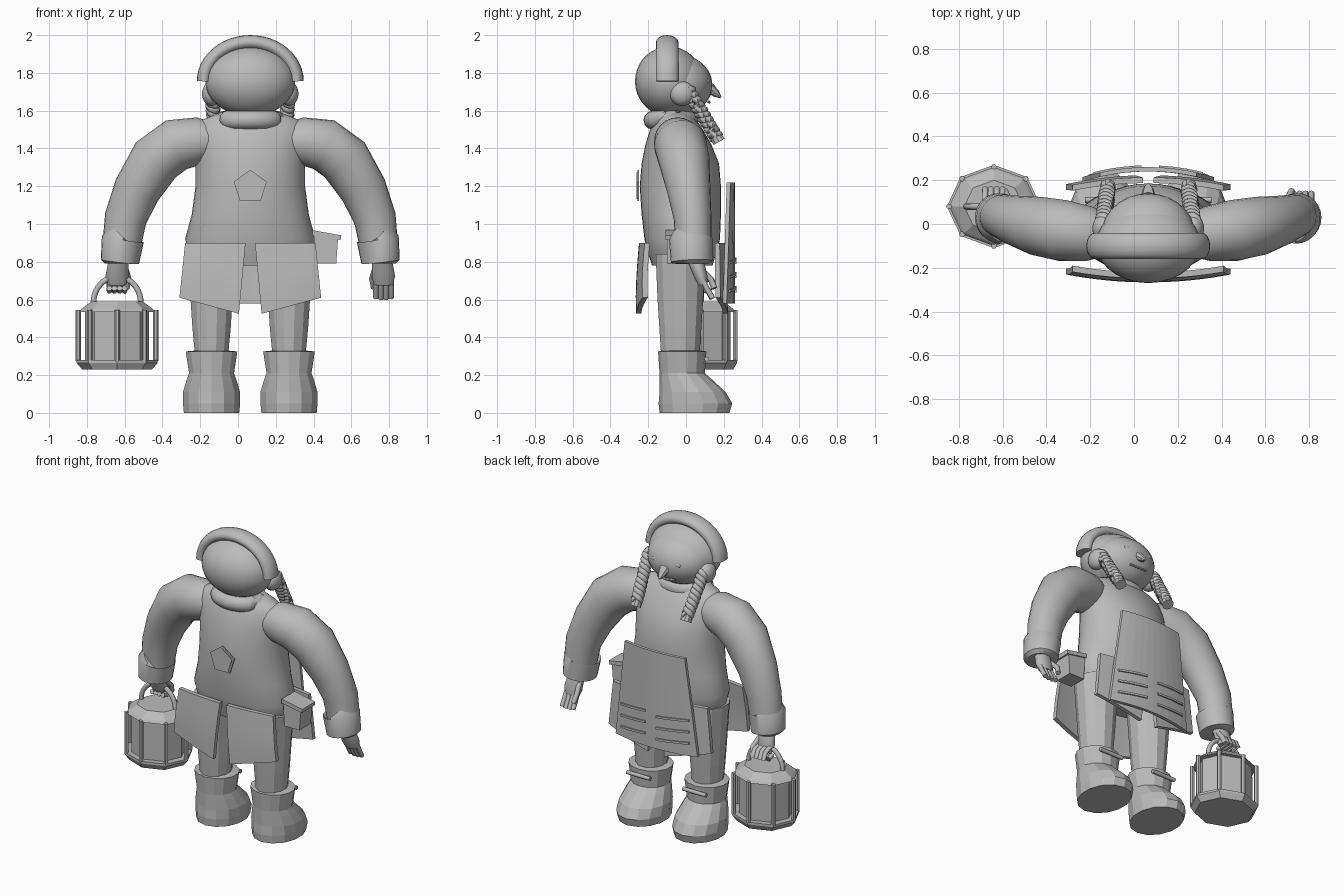
import bpy, bmesh, math
from mathutils import Vector

if "Cube" in bpy.data.objects:
    bpy.data.objects.remove(bpy.data.objects["Cube"])

CX = 0.065  # symmetry line of the figure
grey = bpy.data.materials.new("plain grey")
grey.diffuse_color = (0.5, 0.5, 0.5, 1)
grey.use_nodes = True
grey.node_tree.nodes["Principled BSDF"].inputs["Base Color"].default_value = grey.diffuse_color


def finish(name, bm, smooth=None):
    bmesh.ops.recalc_face_normals(bm, faces=bm.faces)
    me = bpy.data.meshes.new(name)
    bm.to_mesh(me)
    bm.free()
    ob = bpy.data.objects.new(name, me)
    bpy.context.collection.objects.link(ob)
    me.materials.append(grey)
    if smooth:
        bpy.ops.object.select_all(action='DESELECT')
        ob.select_set(True)
        bpy.context.view_layer.objects.active = ob
        bpy.ops.object.shade_smooth_by_angle(angle=math.radians(smooth))
    return ob


def loft(name, rings, n=24, smooth=None, phase=0.0, closed=False):
    """Skin elliptical rings (x, y, z, radius a, radius b along y) strung on a path."""
    bm = bmesh.new()
    pts = [Vector(r[:3]) for r in rings]
    rows, m = [], len(rings)
    for i, r in enumerate(rings):
        lo, hi = (i - 1, (i + 1) % m) if closed else (max(i - 1, 0), min(i + 1, m - 1))
        t = (pts[hi] - pts[lo]).normalized()
        ref = Vector((0, 1, 0)) if abs(t.y) < 0.95 else Vector((0, 0, 1))
        u = ref.cross(t).normalized()
        v = t.cross(u)
        row = []
        for k in range(n):
            a = 2 * math.pi * k / n + phase
            row.append(bm.verts.new(pts[i] + u * math.cos(a) * r[3] + v * math.sin(a) * r[4]))
        rows.append(row)
    for i in range(m if closed else m - 1):
        p, q = rows[i], rows[(i + 1) % m]
        for k in range(n):
            bm.faces.new((p[k], p[(k + 1) % n], q[(k + 1) % n], q[k]))
    if not closed:
        bm.faces.new(rows[0])
        bm.faces.new(rows[-1])
    return finish(name, bm, smooth)


def stack(name, x, rings, n=24, smooth=None, phase=0.0):
    """Upright part from level rings (y, z, rx, ry)."""
    bm = bmesh.new()
    rows = [[bm.verts.new((x + rx * math.cos(2 * math.pi * k / n + phase),
                           y + ry * math.sin(2 * math.pi * k / n + phase), z))
             for k in range(n)] for y, z, rx, ry in rings]
    for p, q in zip(rows, rows[1:]):
        for k in range(n):
            bm.faces.new((p[k], p[(k + 1) % n], q[(k + 1) % n], q[k]))
    bm.faces.new(rows[0])
    bm.faces.new(rows[-1])
    return finish(name, bm, smooth)


def ball(name, c, r, smooth=60):
    bm = bmesh.new()
    bmesh.ops.create_uvsphere(bm, u_segments=28, v_segments=18, radius=1)
    for v in bm.verts:
        v.co = Vector((v.co.x * r[0] + c[0], v.co.y * r[1] + c[1], v.co.z * r[2] + c[2]))
    return finish(name, bm, smooth)


def tube(name, pts, r, n=8, smooth=50):
    return loft(name, [(*p, r, r) for p in pts], n, smooth)


def panel(name, corners, curve, thick, cols=8, rows=4, smooth=None):
    """Curved sheet: corners (x, z) as TL, TR, BR, BL; curve(x, v) gives y."""
    bm = bmesh.new()
    tl, tr, br, bl = [Vector(c) for c in corners]

    def layer(off):
        g = []
        for j in range(rows + 1):
            v = j / rows
            line = []
            for i in range(cols + 1):
                p = tl.lerp(tr, i / cols).lerp(bl.lerp(br, i / cols), v)
                line.append(bm.verts.new((p.x, curve(p.x, v) + off, p.y)))
            g.append(line)
        return g
    f, b = layer(-thick / 2), layer(thick / 2)
    for g in (f, b):
        for j in range(rows):
            for i in range(cols):
                bm.faces.new((g[j][i], g[j][i + 1], g[j + 1][i + 1], g[j + 1][i]))
    rim = [(0, i) for i in range(cols)] + [(j, cols) for j in range(rows)] \
        + [(rows, i) for i in range(cols, 0, -1)] + [(j, 0) for j in range(rows, 0, -1)]
    for (j, i), (l, k) in zip(rim, rim[1:] + rim[:1]):
        bm.faces.new((f[j][i], f[l][k], b[l][k], b[j][i]))
    return finish(name, bm, smooth)


# Coat body, collar and scarf
stack("coat", CX, [(-.02, .78, .31, .16), (-.02, .86, .33, .185), (-.02, .92, .345, .2),
                   (-.025, 1.05, .31, .21), (-.03, 1.2, .29, .215), (-.03, 1.32, .29, .205),
                   (-.04, 1.42, .3, .175), (-.05, 1.5, .3, .14), (-.055, 1.55, .26, .11),
                   (-.06, 1.59, .16, .085)], 36, 40)
stack("neck", CX, [(-.06, 1.5, .12, .09), (-.05, 1.66, .12, .1)], 20, 40)
loft("scarf", [(CX + .135 * math.cos(a), -.08 + .095 * math.sin(a), 1.55, .05, .05)
               for a in [2 * math.pi * i / 28 for i in range(28)]], 12, 60, closed=True)

# Head, hood and headband
ball("face", (CX, -.05, 1.735), (.215, .19, .165))
ball("hood", (CX, -.09, 1.755), (.238, .18, .185))
loft("headband", [(CX + .245 * math.cos(a), -.1, 1.755 + .207 * math.sin(a), .038, .06)
                  for a in [math.pi * i / 24 for i in range(25)]], 16, 50)
loft("nose", [(CX, .125, 1.72, .035, .03), (CX, .16, 1.69, .024, .02), (CX, .185, 1.67, .006, .006)], 8, 40)
tube("mouth", [(CX - .06, .115, 1.65), (CX, .122, 1.645), (CX + .06, .115, 1.65)], .008, 6)

for s, side in ((-1, "left"), (1, "right")):
    X = lambda d: CX + s * d
    ball(side + "_eye", (X(.075), .113, 1.755), (.03, .012, .016))
    ball(side + "_hair_bun", (X(.205), -.02, 1.69), (.05, .065, .065))

    # Braid of two strands twisted round each other
    for k in (0, 1):
        strand = []
        for i in range(41):
            t, a = i / 40, i * .75 + k * math.pi
            strand.append((X(.205 - .02 * t) + .02 * math.cos(a), .01 + .15 * t + .016 * math.sin(a),
                           1.71 - .25 * t + .012 * math.sin(a)))
        tube(side + "_braid_strand", strand, .021, 8)
    loft(side + "_braid_tip", [(X(.185), .155, 1.47, .032, .032), (X(.185), .175, 1.435, .036, .036)], 10)

    # Sleeve and cuff
    loft(side + "_sleeve", [(X(.2), -.05, 1.44, .1, .1), (X(.27), -.045, 1.44, .125, .125),
                            (X(.39), -.03, 1.42, .14, .14), (X(.5), -.01, 1.34, .14, .135),
                            (X(.6), .015, 1.18, .125, .115), (X(.66), .035, 1.03, .112, .1),
                            (X(.685), .04, .86, .1, .095)], 24, 40)
    loft(side + "_cuff", [(X(.67), .025, .925, .1, .105), (X(.675), .025, .92, .112, .115),
                          (X(.69), .03, .8, .102, .11), (X(.69), .03, .79, .08, .085)], 24, 40)

    # Hand: the left one curls round the lantern ring
    loft(side + "_palm", [(X(.69), .04, .84, .05, .045), (X(.7), .06, .78, .055, .04),
                          (X(.705), .08, .72, .062, .035), (X(.705), .09, .68, .05, .025)], 14, 50)
    for f in range(4):
        x = X(.665 + f * .027)
        path = [(x, .085, .71), (x, .115, .65), (x, .14, .6 + .006 * abs(f - 1.5))]
        if s < 0:
            path = [(x, .07, .73), (x, .14, .7), (x, .16, .665), (x, .11, .645), (x, .07, .66)]
        tube(side + "_finger", path, .0145)
    tube(side + "_thumb", [(X(.66), .08, .76), (X(.645), .13, .71), (X(.655), .15, .66)], .016)

    # Trouser leg and boot
    stack(side + "_leg", X(.205), [(-.03, .3, .09, .105), (-.03, .45, .105, .115),
                                   (-.03, .6, .115, .125), (-.03, .84, .135, .135)], 12, phase=.26)
    stack(side + "_boot", X(.205), [(.045, 0, .15, .185), (.05, .05, .155, .195), (.035, .11, .155, .175),
                                    (.0, .175, .135, .14), (-.02, .21, .122, .12),
                                    (-.02, .325, .14, .128), (-.02, .33, .09, .1)], 14, phase=.22)
    tube(side + "_boot_strap", [(X(.12), .11, .285), (X(.29), .11, .285)], .013)

    # Hanging coat flaps, back and front
    flap = [(X(.025), .9), (X(.345), .9), (X(.375), .61), (X(.06), .525)]
    panel(side + "_back_flap", flap,
          lambda x, v: -.235 + .035 * ((x - CX) / .37) ** 2 - .018 * math.sin(math.pi * v * .6), .028, smooth=35)
    panel(side + "_front_flap", flap,
          lambda x, v: .2 - .04 * ((x - CX) / .37) ** 2 + .01 * v, .026, smooth=35)

# Curved front apron with slanting strips
apron_y = lambda x, v: .25 - .045 * ((x - CX) / .3) ** 2
panel("apron", [(CX - .22, 1.22), (CX + .22, 1.22), (CX + .3, .58), (CX - .3, .58)], apron_y, .02, 10, 1)
for i in range(3):
    z = .66 + i * .075
    for a, b in ((-.25, -.03), (.05, .25)):
        panel("apron_strip", [(CX + a, z + .012), (CX + b, z - .008), (CX + b, z - .022), (CX + a, z - .002)],
              lambda x, v: apron_y(x, v) + .013, .01, 6, 1)

# Pentagon badge on the back, with a raised rim
for name, r, y in (("badge_rim", .092, -.258), ("badge_plate", .078, -.263)):
    bm = bmesh.new()
    vs = [bm.verts.new((CX + r * math.sin(2 * math.pi * k / 5), y, 1.195 + r * math.cos(2 * math.pi * k / 5)))
          for k in range(5)]
    face = bm.faces.new(vs)
    ext = bmesh.ops.extrude_face_region(bm, geom=[face])
    bmesh.ops.translate(bm, vec=(0, .008, 0), verts=[v for v in ext["geom"] if isinstance(v, bmesh.types.BMVert)])
    finish(name, bm)

# Hip pouch with lid
panel("pouch", [(.4, .95), (.53, .93), (.52, .79), (.41, .79)], lambda x, v: -.04, .12, 1, 1)
panel("pouch_lid", [(.395, .967), (.547, .94), (.543, .915), (.395, .94)], lambda x, v: -.04, .135, 1, 1)

# Lantern
LX, LY = -.64, .08
stack("lantern_base", LX, [(LY, .23, .185, .17), (LY, .265, .215, .19), (LY, .28, .215, .19)], 8)
stack("lantern_glass", LX, [(LY, .28, .17, .155), (LY, .54, .17, .155)], 8)
stack("lantern_roof", LX, [(LY, .535, .205, .18), (LY, .55, .19, .17), (LY, .59, .135, .12)], 8)
for k in range(8):
    a = math.pi * k / 4
    x, y = LX + .205 * math.cos(a), LY + .18 * math.sin(a)
    tube("lantern_post", [(x, y, .275), (x, y, .545)], .014, 6, None)
tube("lantern_handle", [(LX + .125 * math.cos(a), LY, .585 + .135 * math.sin(a))
                        for a in [math.pi * i / 20 for i in range(21)]], .015)
